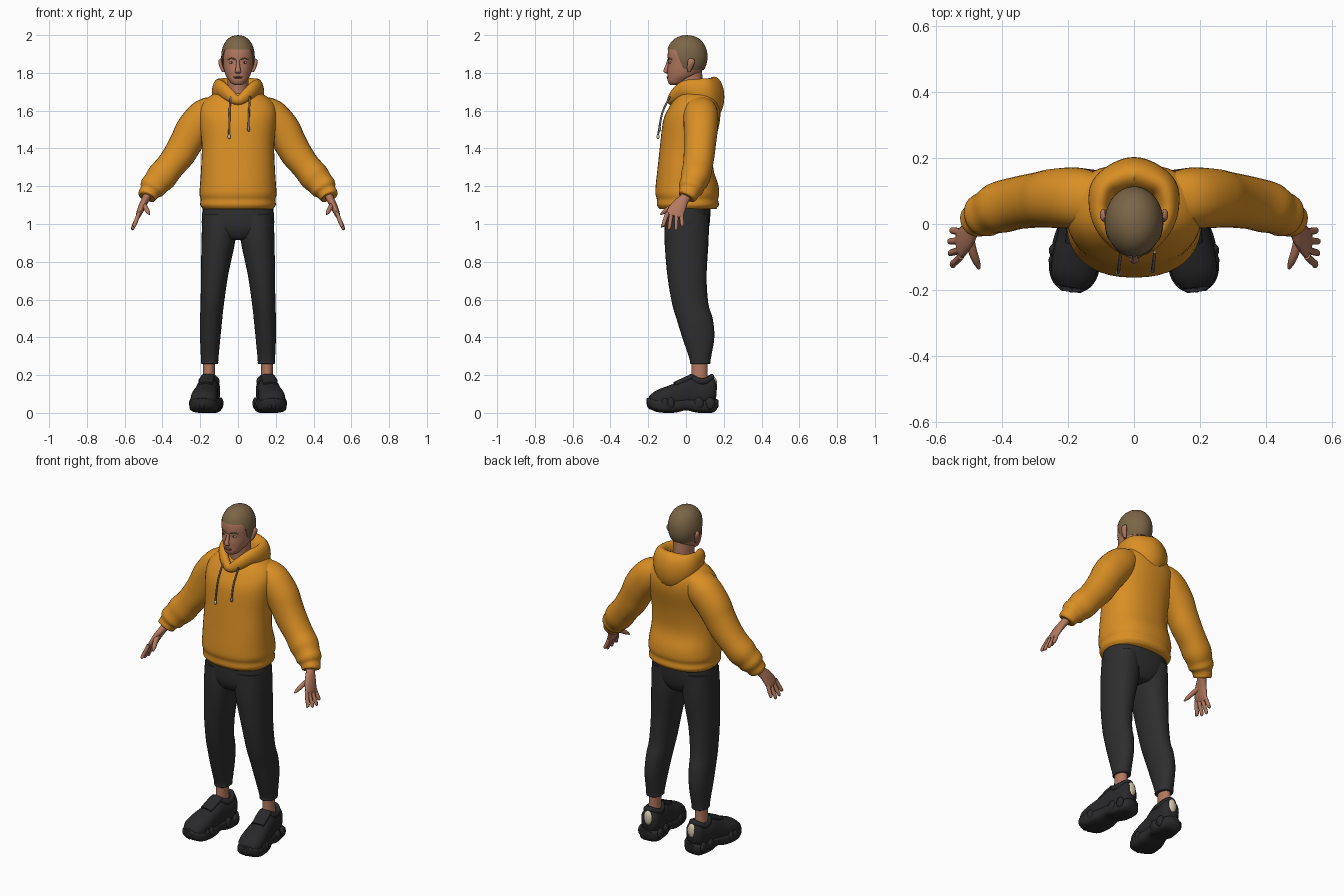
import bpy, bmesh, math
from mathutils import Vector

X, Y, Z = Vector((1, 0, 0)), Vector((0, 1, 0)), Vector((0, 0, 1))


def material(name, rgb):
    m = bpy.data.materials.new(name)
    m.diffuse_color = (*rgb, 1)
    return m


ORANGE = material("orange cloth", (0.70, 0.275, 0.018))
SKIN = material("skin", (0.45, 0.19, 0.115))
HAIR = material("brown hair", (0.20, 0.13, 0.062))
PANTS = material("charcoal cloth", (0.027, 0.027, 0.028))
SHOE = material("black rubber", (0.022, 0.022, 0.024))
CREAM = material("cream", (0.70, 0.60, 0.44))
CORD = material("grey cord", (0.22, 0.20, 0.18))
LIP = material("lip", (0.33, 0.11, 0.075))
DARK = material("dark brown", (0.05, 0.027, 0.017))
WHITE = material("eye white", (0.55, 0.48, 0.43))


def finish(bm, name, mat, mirror=False):
    bmesh.ops.recalc_face_normals(bm, faces=bm.faces)
    me = bpy.data.meshes.new(name)
    bm.to_mesh(me)
    bm.free()
    me.materials.append(mat)
    for p in me.polygons:
        p.use_smooth = True
    me.set_sharp_from_angle(angle=math.radians(50))
    ob = bpy.data.objects.new(name, me)
    bpy.context.collection.objects.link(ob)
    if mirror:
        m = ob.modifiers.new("Mirror", 'MIRROR')
        m.use_mirror_merge = False
    return ob


def smooth(pts, closed, steps):
    """Catmull-Rom refinement of (x, y, z, rx, ry) stations."""
    n, out = len(pts), []
    get = (lambda i: pts[i % n]) if closed else (lambda i: pts[max(0, min(n - 1, i))])
    for i in range(n if closed else n - 1):
        a, b, c, d = (get(i + k) for k in (-1, 0, 1, 2))
        for s in range(steps):
            t = s / steps
            out.append([0.5 * (2 * q + (r - p) * t + (2 * p - 5 * q + 4 * r - w) * t * t
                               + (3 * q - p - 3 * r + w) * t ** 3)
                        for p, q, r, w in zip(a, b, c, d)])
    return out if closed else out + [list(pts[-1])]


def loft(name, pts, mat, axis=None, ref=Y, power=2.0, seg=28, steps=4,
         closed=False, mirror=False):
    """Skin superellipse rings along stations; ry lies along ref, rx across it."""
    st = smooth(pts, closed, steps)
    n, bm, rings = len(st), bmesh.new(), []
    for i, (x, y, z, rx, ry) in enumerate(st):
        if axis:
            t = axis
        else:
            a, b = (st[i - 1], st[(i + 1) % n]) if closed else (st[max(i - 1, 0)], st[min(i + 1, n - 1)])
            t = (Vector(b[:3]) - Vector(a[:3])).normalized()
        u = (ref - t * ref.dot(t)).normalized()
        v = t.cross(u)
        ring = []
        for k in range(seg):
            th = math.tau * k / seg
            c, s = math.cos(th), math.sin(th)
            c = math.copysign(abs(c) ** (2 / power), c)
            s = math.copysign(abs(s) ** (2 / power), s)
            ring.append(bm.verts.new(Vector((x, y, z)) + v * (c * rx) + u * (s * ry)))
        rings.append(ring)
    for i in range(n if closed else n - 1):
        a, b = rings[i], rings[(i + 1) % n]
        for k in range(seg):
            j = (k + 1) % seg
            bm.faces.new((a[k], a[j], b[j], b[k]))
    if not closed:
        bm.faces.new(rings[0])
        bm.faces.new(rings[-1])
    return finish(bm, name, mat, mirror)


def blob(name, loc, size, mat, mirror=False):
    bm = bmesh.new()
    bmesh.ops.create_uvsphere(bm, u_segments=16, v_segments=10, radius=1)
    for v in bm.verts:
        v.co = Vector(loc) + Vector([a * b for a, b in zip(v.co, size)])
    return finish(bm, name, mat, mirror)


# hoodie body
loft("hoodie_body", [(0, .01, 1.08, .185, .15), (0, .01, 1.10, .2, .164), (0, .008, 1.13, .198, .162),
     (0, .007, 1.16, .204, .169), (0, .005, 1.21, .201, .165), (0, -.003, 1.3, .195, .147),
     (0, .008, 1.42, .192, .145), (0, .03, 1.55, .205, .15), (0, .045, 1.62, .2, .133),
     (0, .052, 1.67, .16, .108), (0, .055, 1.71, .09, .08)], ORANGE, axis=Z, power=2.3, seg=40)
# sleeves
loft("sleeve", [(.11, .07, 1.62, .065, .08), (.17, .078, 1.575, .092, .092), (.235, .078, 1.5, .094, .09),
     (.275, .074, 1.43, .087, .085), (.31, .07, 1.37, .084, .082), (.36, .062, 1.305, .077, .079),
     (.405, .05, 1.25, .08, .078), (.435, .036, 1.215, .071, .068), (.455, .026, 1.19, .069, .066),
     (.468, .018, 1.17, .054, .054), (.482, .008, 1.148, .05, .05), (.485, .005, 1.142, .04, .04)],
     ORANGE, power=2.15, mirror=True)
# hood draped round the neck
half = [(.05, -.055, 1.685, .025, .035), (.09, -.005, 1.715, .028, .045), (.103, .055, 1.705, .034, .065),
        (.083, .115, 1.69, .045, .085)]
hood = [(0, -.078, 1.655, .022, .025)] + half + [(0, .148, 1.672, .055, .108)] + \
       [(-p[0], *p[1:]) for p in reversed(half)]
loft("hood", hood, ORANGE, ref=Z, closed=True, steps=6)
# drawstrings with tips
for x, zend in ((-.045, 1.47), (.058, 1.51)):
    ye = -.148 if x < 0 else -.14
    loft("drawstring", [(x + .005, -.085, 1.675, .005, .005), (x, -.125, 1.59, .005, .005),
         (x - .002, ye, zend, .005, .005)], CORD, seg=8)
    blob("drawstring_tip", (x - .002, ye, zend - .008), (.008, .008, .013), CREAM if x < 0 else CORD)

# trousers
loft("trouser_hips", [(0, .01, 1.15, .18, .12), (0, .007, 1.05, .19, .122), (0, .004, .98, .185, .117),
     (0, .004, .93, .12, .095), (0, .004, .915, .06, .07)], PANTS, axis=Z, power=2.4)
loft("trouser_leg", [(.098, .005, 1.05, .09, .115), (.103, .003, .92, .09, .117), (.124, .005, .73, .072, .104),
     (.136, .022, .58, .062, .096), (.142, .045, .5, .059, .096), (.147, .065, .4, .054, .085),
     (.15, .075, .285, .046, .056), (.15, .075, .262, .045, .054), (.15, .075, .258, .036, .044)],
     PANTS, axis=Z, power=2.2, mirror=True)
loft("ankle", [(.153, .072, .3, .032, .042), (.154, .072, .21, .031, .042), (.156, .07, .12, .036, .046)],
     SKIN, axis=Z, mirror=True)

# shoes, built straight and then splayed outward
ca, sa = math.cos(.13), math.sin(.13)


def splay(x, y):
    return .155 + x * ca - (y - .07) * sa, .07 + x * sa + (y - .07) * ca


def shoe_loft(name, rows, power):
    loft(name, [(*splay(0, y), z, w, h) for y, z, w, h in rows], SHOE,
         axis=Vector((-sa, ca, 0)), ref=Z, power=power, mirror=True)


shoe_loft("shoe_upper", [(.158, .12, .03, .045), (.135, .12, .052, .07), (.07, .1, .058, .08),
          (.02, .108, .058, .08), (-.04, .09, .064, .073), (-.1, .08, .07, .062),
          (-.16, .068, .066, .05), (-.195, .06, .042, .03)], 2.4)
shoe_loft("shoe_sole", [(.168, .05, .035, .022), (.14, .037, .058, .036), (.06, .037, .066, .036),
          (0, .046, .063, .032), (-.06, .037, .074, .036), (-.14, .038, .076, .036),
          (-.185, .048, .058, .03), (-.208, .06, .028, .018)], 3.2)
collar = []
for k in range(12):
    a = math.tau * k / 12
    y = .082 + .056 * math.sin(a)
    collar.append((*splay(.043 * math.cos(a), y), .178 + .012 * math.cos(2 * a + math.pi), .013, .017))
loft("shoe_collar", collar, SHOE, ref=Z, closed=True, steps=2, seg=12, mirror=True)
loft("shoe_tongue", [(*splay(0, .035), .195, .035, .012), (*splay(0, .0), .178, .038, .014),
     (*splay(0, -.06), .15, .036, .014)], SHOE, ref=Z, power=3, seg=16, mirror=True)
blob("heel_tab", (*splay(0, .152), .145), (.026, .014, .042), CREAM, True)
# chunky lugs around the sole edge
for k in range(11):
    a = math.pi * (k / 10) + math.pi
    side = .066 * math.cos(a)
    blob("sole_lug", (*splay(side, -.09 + .1 * math.sin(a)), .05), (.017, .02, .032), SHOE, True)
for y in (.12, .06):
    for x in (-.058, .058):
        blob("sole_lug", (*splay(x, y), .05), (.014, .026, .032), SHOE, True)

# hands
loft("palm", [(.472, .012, 1.165, .022, .028), (.487, -.008, 1.135, .021, .028), (.505, -.035, 1.1, .019, .04),
     (.522, -.056, 1.06, .016, .046), (.53, -.063, 1.04, .011, .042)], SKIN, seg=20, mirror=True)
for y, ty, tx, tz in ((-.026, -.018, .55, .985), (-.05, -.053, .558, .967),
                      (-.075, -.09, .556, .97), (-.097, -.127, .548, .982)):
    loft("finger", [(.524, y, 1.06, .01, .012), (.538, (y + ty) / 2, 1.02, .011, .011),
         ((tx + .54) / 2 + .004, (y + 3 * ty) / 4, (tz + 1.01) / 2, .01, .01),
         (tx, ty, tz + .006, .008, .008), (tx, ty, tz, .003, .003)], SKIN, seg=10, steps=3, mirror=True)
loft("thumb", [(.5, -.04, 1.105, .014, .016), (.488, -.085, 1.085, .013, .014),
     (.477, -.115, 1.065, .011, .011), (.469, -.135, 1.05, .004, .004)], SKIN, seg=12, mirror=True)

# neck and head
loft("neck", [(0, .035, 1.64, .065, .075), (0, .025, 1.7, .056, .066), (0, .022, 1.77, .055, .065),
     (0, .02, 1.82, .055, .065)], SKIN, axis=Z)
loft("head", [(0, -.062, 1.737, .018, .022), (0, -.052, 1.745, .036, .04), (0, -.038, 1.763, .05, .06),
     (0, -.018, 1.785, .064, .079), (0, -.005, 1.815, .074, .093), (0, .002, 1.85, .08, .097),
     (0, .003, 1.9, .083, .1), (0, .003, 1.94, .075, .09), (0, .003, 1.975, .045, .055)],
     SKIN, axis=Z, power=2.15, seg=36)
loft("nose", [(0, -.092, 1.868, .008, .008), (0, -.099, 1.84, .01, .01), (0, -.107, 1.816, .014, .012),
     (0, -.106, 1.804, .016, .011), (0, -.096, 1.797, .01, .006)], SKIN, axis=Z, seg=14)
blob("eye_white", (.034, -.0835, 1.855), (.0135, .008, .006), WHITE, True)
blob("iris", (.034, -.0885, 1.855), (.0055, .004, .0055), DARK, True)
loft("eyebrow", [(.014, -.095, 1.871, .003, .004), (.035, -.088, 1.877, .004, .004),
     (.054, -.074, 1.871, .002, .003)], HAIR, seg=8, mirror=True)
blob("upper_lip", (0, -.095, 1.778), (.025, .009, .0045), LIP)
blob("lower_lip", (0, -.092, 1.77), (.021, .009, .005), LIP)
loft("ear", [(.077, .016, 1.805, .007, .008), (.085, .02, 1.825, .01, .014), (.092, .026, 1.85, .011, .019),
     (.094, .028, 1.868, .008, .017), (.09, .027, 1.877, .003, .008)], SKIN, axis=Z, seg=14, mirror=True)

# cropped hair: a dome whose lower edge follows the hairline
bm, seg, rows, cols = bmesh.new(), 56, 14, []
for k in range(seg):
    th = math.tau * k / seg
    t = max(0, min(1, (-math.sin(th) - .12) / .5))
    low = (1.815 + .11 * t * t * (3 - 2 * t) - 1.885) / .114
    phi0, col = math.asin(low), []
    for r in range(-1, rows):
        phi = phi0 + (math.pi / 2 - phi0) * max(r, 0) / rows
        rad = math.cos(phi) ** .85 * (.84 if r < 0 else 1)
        col.append(bm.verts.new((.089 * rad * math.cos(th), .005 + .109 * rad * math.sin(th),
                                 1.885 + .114 * math.sin(phi))))
    cols.append(col)
top = bm.verts.new((0, .005, 2.0))
for k in range(seg):
    a, b = cols[k], cols[(k + 1) % seg]
    for r in range(rows):
        bm.faces.new((a[r], b[r], b[r + 1], a[r + 1]))
    bm.faces.new((a[-1], b[-1], top))
finish(bm, "hair", HAIR)
